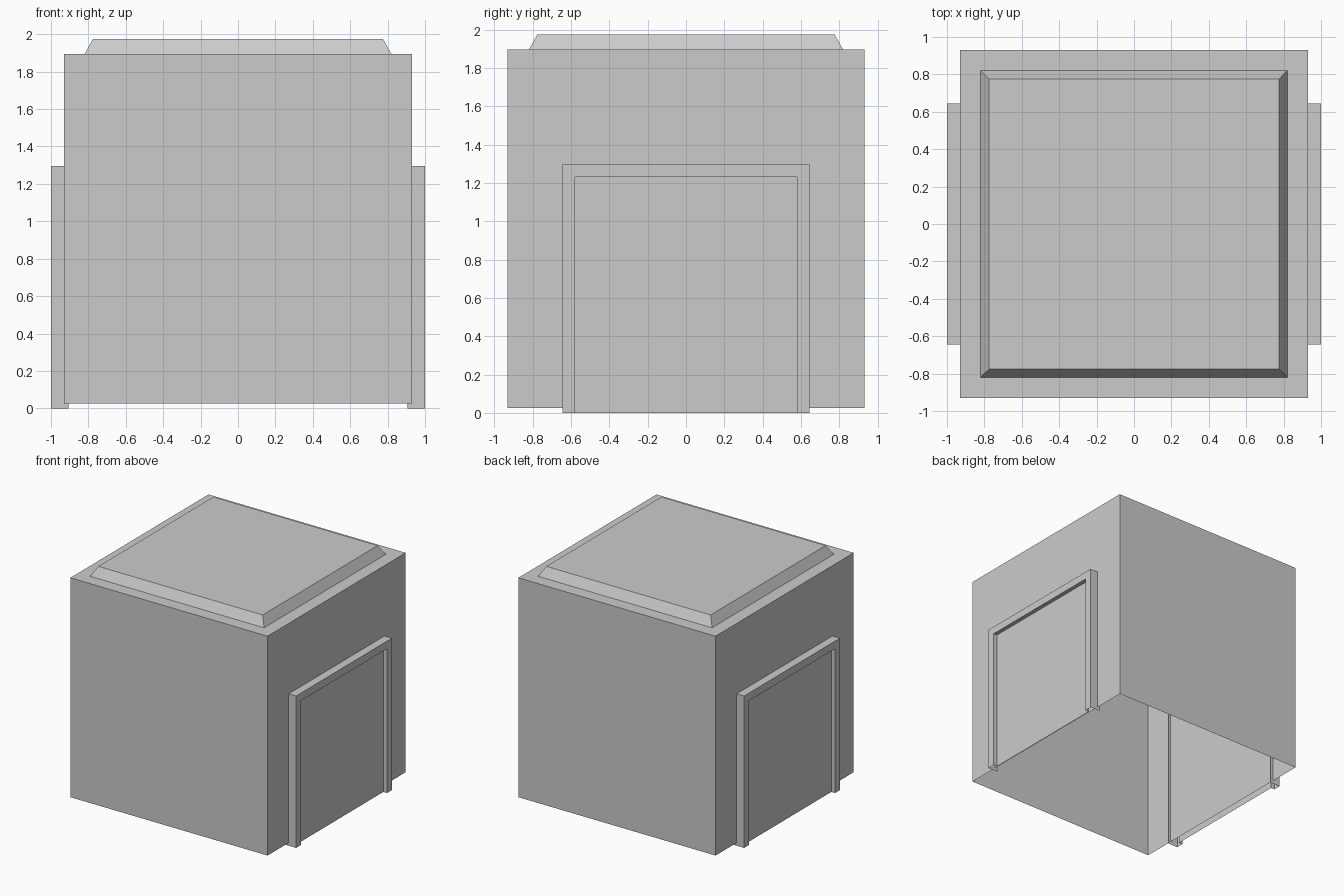
import bpy

if "Cube" in bpy.data.objects:
    bpy.data.objects.remove(bpy.data.objects["Cube"])


def loft(name, rings, closed):
    """Skin matching rings of points with quads and cap the last ring."""
    n = len(rings[0])
    verts = [p for ring in rings for p in ring]
    faces = []
    for r in range(len(rings) - 1):
        a, b = r * n, (r + 1) * n
        for i in range(n if closed else n - 1):
            j = (i + 1) % n
            faces.append((a + i, a + j, b + j, b + i))
    last = (len(rings) - 1) * n
    faces.append(tuple(range(last, last + n)))
    mesh = bpy.data.meshes.new(name)
    mesh.from_pydata(verts, [], faces)
    mesh.update()
    obj = bpy.data.objects.new(name, mesh)
    bpy.context.collection.objects.link(obj)
    return obj


def square(half, z):
    return [(-half, -half, z), (half, -half, z), (half, half, z), (-half, half, z)]


def arch(half, top, x):
    return [(x, half, 0), (x, half, top), (x, -half, top), (x, -half, 0)]


# Block body, open underneath, with a bevelled raised roof panel
loft("body", [square(0.93, 0.025), square(0.93, 1.895),
              square(0.82, 1.895), square(0.775, 1.975)], True)

# Raised door surround with recessed door panel, mirrored to the left side
door = loft("door_frame", [arch(0.645, 1.295, 0.905), arch(0.645, 1.295, 1.0),
                           arch(0.58, 1.23, 1.0), arch(0.58, 1.23, 0.965)], False)
mirror = door.modifiers.new("mirror", 'MIRROR')
mirror.use_axis = (True, False, False)
mirror.use_mirror_merge = False
